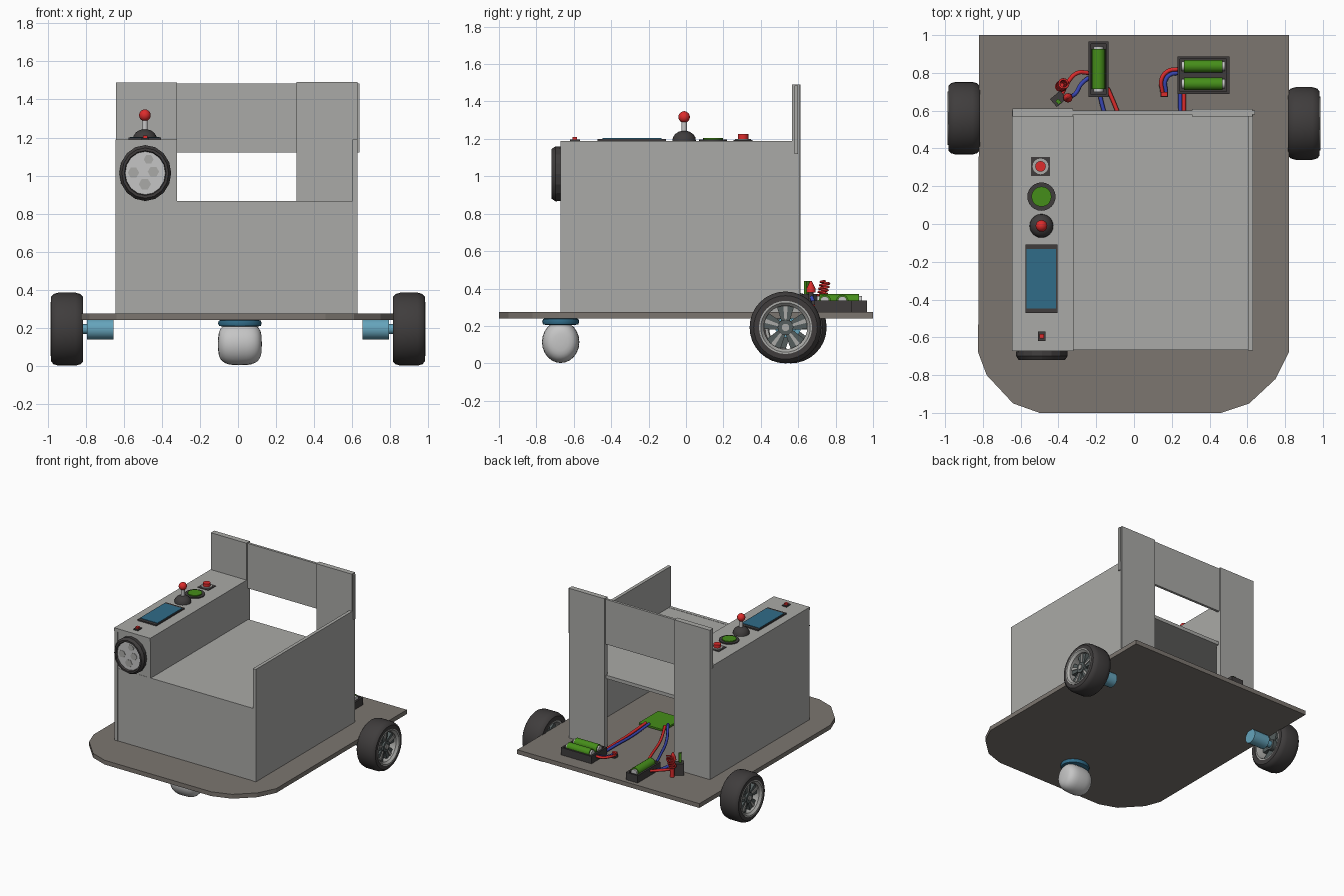
import bpy, bmesh, math
from mathutils import Vector, Matrix

if "Cube" in bpy.data.objects:
    bpy.data.objects.remove(bpy.data.objects["Cube"])

def mat(name, r, g, b):
    m = bpy.data.materials.new(name)
    m.diffuse_color = (r, g, b, 1)
    m.use_nodes = True
    m.node_tree.nodes["Principled BSDF"].inputs["Base Color"].default_value = m.diffuse_color
    return m

PANEL = mat("panel grey", .40, .40, .385)
BASE = mat("deck brown grey", .20, .18, .16)
BLACK = mat("dark rubber", .05, .046, .046)
SILVER = mat("light silver", .56, .56, .56)
GUN = mat("gunmetal", .09, .11, .11)
RED = mat("red", .72, .025, .025)
BLUE = mat("wire blue", .04, .06, .45)
SCREEN = mat("screen blue", .03, .15, .25)
MOTOR = mat("motor blue", .13, .37, .50)
GREEN = mat("green", .06, .27, .01)

def finish(bm, name, m, smooth=None):
    bmesh.ops.recalc_face_normals(bm, faces=bm.faces)
    me = bpy.data.meshes.new(name)
    bm.to_mesh(me)
    bm.free()
    me.materials.append(m)
    ob = bpy.data.objects.new(name, me)
    bpy.context.collection.objects.link(ob)
    if smooth:
        bpy.ops.object.select_all(action='DESELECT')
        ob.select_set(True)
        bpy.context.view_layer.objects.active = ob
        bpy.ops.object.shade_smooth_by_angle(angle=math.radians(smooth))
    return ob

def box(name, m, x0, x1, y0, y1, z0, z1, turn=0):
    bm = bmesh.new()
    bmesh.ops.create_cube(bm, size=1, matrix=Matrix.Translation(((x0+x1)/2, (y0+y1)/2, (z0+z1)/2))
                          @ Matrix.Rotation(turn, 4, 'Z') @ Matrix.Diagonal((x1-x0, y1-y0, z1-z0, 1)))
    return finish(bm, name, m)

def prism(name, m, pts, z0, z1, mtx=Matrix()):
    bm = bmesh.new()
    f = bm.faces.new([bm.verts.new((x, y, z0)) for x, y in pts])
    r = bmesh.ops.extrude_face_region(bm, geom=[f])
    bmesh.ops.translate(bm, vec=(0, 0, z1 - z0), verts=[v for v in r['geom'] if isinstance(v, bmesh.types.BMVert)])
    bm.transform(mtx)
    return finish(bm, name, m)

def lathe(name, m, prof, at, axis=(0, 0, 1), n=24, ring=False, scale=(1, 1, 1), smooth=40):
    """Revolve (radius, height) points; ring=True closes the profile on itself."""
    bm = bmesh.new()
    rings = [[bm.verts.new((r*math.cos(2*math.pi*i/n), r*math.sin(2*math.pi*i/n), h)) for i in range(n)]
             for r, h in prof]
    pairs = list(zip(rings, rings[1:])) + ([(rings[-1], rings[0])] if ring else [])
    for a, b in pairs:
        for i in range(n):
            j = (i + 1) % n
            bm.faces.new((a[i], a[j], b[j], b[i]))
    if not ring:
        bm.faces.new(rings[0])
        bm.faces.new(rings[-1])
    bm.transform(Matrix.Translation(at) @ Matrix.Diagonal((*scale, 1))
                 @ Vector(axis).to_track_quat('Z', 'Y').to_matrix().to_4x4())
    return finish(bm, name, m, smooth)

def cyl(name, m, r, length, at, axis=(0, 0, 1), n=20):
    return lathe(name, m, [(r, 0), (r, length)], at, axis, n)

def wire(name, m, pts, r=.011):
    cu = bpy.data.curves.new(name, 'CURVE')
    cu.dimensions = '3D'
    cu.bevel_depth, cu.bevel_resolution, cu.resolution_u = r, 1, 4
    s = cu.splines.new('BEZIER')
    s.bezier_points.add(len(pts) - 1)
    for p, co in zip(s.bezier_points, pts):
        p.co = co
        p.handle_left_type = p.handle_right_type = 'AUTO'
    cu.use_fill_caps = True
    cu.materials.append(m)
    ob = bpy.data.objects.new(name, cu)
    bpy.context.collection.objects.link(ob)
    bpy.ops.object.select_all(action='DESELECT')
    ob.select_set(True)
    bpy.context.view_layer.objects.active = ob
    bpy.ops.object.convert(target='MESH')

# Deck
T = .275
prism("deck", BASE, [(-.82, 1), (.82, 1), (.82, -.68), (.75, -.82), (.61, -.95), (.46, -1),
                     (-.5, -1), (-.64, -.95), (-.78, -.8), (-.825, -.68)], .24, T)

# Seat body from thin panels
box("left_wall", PANEL, -.645, -.615, -.67, .6, T, 1.17)
box("right_wall", PANEL, .603, .63, -.67, .603, T, 1.19)
box("front_panel", PANEL, -.615, .603, -.667, -.64, T, .865)
box("seat_board", PANEL, -.615, .603, -.64, .59, .835, .863)
box("console_inner_wall", PANEL, -.345, -.32, -.67, .57, .863, 1.17)
box("console_front", PANEL, -.615, -.345, -.665, -.64, .865, 1.17)
box("console_top", PANEL, -.645, -.32, -.672, .575, 1.165, 1.19)
box("left_back_post", PANEL, -.643, -.322, .568, .612, T, 1.49)
box("right_back_post", PANEL, .307, .628, .568, .61, T, 1.492)
box("backrest_board", PANEL, -.63, .64, .58, .6, 1.12, 1.485)

# Headlight on the console front
lathe("headlight_bezel", BLACK, [(.12, 0), (.145, 0), (.147, .03), (.132, .052), (.118, .052), (.112, .03)],
      (-.488, -.668, 1.013), (0, -1, 0), 16, True, (.93, 1, 1), 20)
cyl("headlight_lens", SILVER, .122, .036, (-.488, -.668, 1.013), (0, -1, 0), 16).scale = (1, 1, 1)
for i, (x, z, r) in enumerate([(-.47, 1.085, .026), (-.55, 1.015, .03), (-.445, 1.02, .03), (-.49, .955, .032)]):
    cyl(f"lens_patch_{i}", PANEL, r, .004, (x, -.703, z), (0, -1, 0), 6)

# Console controls
C, X = 1.188, -.49
box("indicator_base", BLACK, X-.018, X+.022, -.62, -.568, C, C+.01)
box("indicator_light", RED, X-.01, X+.014, -.606, -.582, C, C+.023)
box("screen_frame", BLACK, -.575, -.405, -.472, -.108, C, C+.012)
box("screen", SCREEN, -.568, -.413, -.447, -.132, C, C+.016)
lathe("joystick_dome", BLACK, [(.063, 0), (.06, .02), (.048, .038), (.03, .05), (.012, .055)], (X, -.01, C))
cyl("joystick_stick", SILVER, .015, .09, (X, -.01, C+.04), n=12)
lathe("joystick_ball", RED, [(max(.003, .031*math.sin(a*math.pi/8)), -.031*math.cos(a*math.pi/8)) for a in range(9)],
      (X, -.01, 1.317), n=16)
cyl("green_button_ring", BLACK, .075, .01, (X, .145, C), n=24)
cyl("green_button", GREEN, .053, .018, (X, .145, C), n=20)
box("red_button_plate", BLACK, X-.055, X+.045, .255, .355, C, C+.006)
cyl("red_button_collar", PANEL, .042, .012, (X-.005, .305, C), n=16)
cyl("red_button", RED, .028, .037, (X-.005, .305, C), n=16)

# Drive wheels and motors
for side, s, wy in (("left", -1, .56), ("right", 1, .532)):
    c, ax = Vector((s*.815, wy, .192)), (s, 0, 0)
    lathe(f"{side}_tire", BLACK, [(.135, 0), (.17, 0), (.185, .015), (.192, .04), (.192, .13), (.185, .155),
                                  (.17, .168), (.135, .168)], c, ax, 32, True)
    lathe(f"{side}_rim", PANEL, [(.122, .004), (.142, .004), (.142, .172), (.132, .172), (.116, .155), (.116, .02)],
          c, ax, 32, True)
    cyl(f"{side}_hub", GUN, .042, .12, c + Vector((s*.03, 0, 0)), ax)
    cyl(f"{side}_hub_cap", PANEL, .02, .128, c + Vector((s*.03, 0, 0)), ax, 12)
    for k in range(5):
        m = (Matrix.Translation(c) @ Matrix.Rotation(k*math.tau/5 + math.pi/2, 4, 'X')
             @ Matrix.Rotation(s*math.pi/2, 4, 'Y'))
        prism(f"{side}_spoke_{k}", GUN, [(-.018, .02), (.018, .02), (.046, .112), (.03, .119), (-.03, .119),
                                         (-.046, .112)], .06, .135, m)
        prism(f"{side}_spoke_trim_{k}", PANEL, [(-.006, .04), (.006, .04), (.012, .118), (-.012, .118)], .13, .142, m)
    cyl(f"{side}_motor", MOTOR, .055, .14, (s*.655, wy, .192), ax)
    cyl(f"{side}_axle", MOTOR, .026, .07, (s*.79, wy, .192), ax, 12)

# Front caster: rounded barrel wheel under a blue collar
lathe("caster_collar", SCREEN, [(.09, 0), (.11, .004), (.115, .018), (.11, .032), (.09, .037)], (.01, -.67, .205),
      scale=(1, .86, 1))
prof = []
for i in range(17):
    a = math.pi*i/16
    prof.append((.1*max(.02, math.sin(a))**.55, -.115*math.copysign(abs(math.cos(a))**.7, math.cos(a))))
lathe("caster_wheel", SILVER, prof, (.01, -.67, .114), (1, 0, 0), 24, scale=(1, 1, 1.12), smooth=60)

# Battery holders
def battery(name, r, length, at, axis):
    a = Vector(axis)
    cyl(name, GREEN, r, length*.88, Vector(at) + a*length*.06, axis, 16)
    cyl(name + "_terminals", SILVER, r*.75, length, at, axis, 12)

def tray(name, x0, x1, y0, y1):
    box(name + "_floor", BLACK, x0, x1, y0, y1, T, .305)
    w = .014
    for i, b in enumerate([(x0, x0+w, y0, y1), (x1-w, x1, y0, y1), (x0, x1, y0, y0+w), (x0, x1, y1-w, y1)]):
        box(f"{name}_side_{i}", BLACK, *b, T, .335)

tray("double_battery_tray", .23, .505, .688, .887)
tray("single_battery_tray", -.242, -.135, .672, .967)
for i, y in enumerate((.742, .836)):
    battery(f"double_battery_{i}", .033, .23, (.252, y, .334), (1, 0, 0))
battery("single_battery", .036, .24, (-.188, .7, .334), (0, 1, 0))

# Circuit board, connector and switch
box("circuit_board", GREEN, .1, .32, -.1, .15, .29, .305)
box("circuit_board_standoff", BLACK, .13, .29, -.07, .12, T, .29)
box("plug_base", BLACK, .14, .18, .672, .715, T, .30)
box("plug", RED, .143, .177, .675, .70, T, .315)
box("switch_body", BLACK, -.435, -.365, .635, .69, T, .37, math.radians(40))
box("switch_lever", GREEN, -.41, -.39, .635, .66, .36, .44, math.radians(40))
lathe("wire_cap", RED, [(.025, 0), (.024, .02), (.005, .06)], (-.35, .668, .38), n=12)
cyl("wire_cap_post", BLACK, .014, .11, (-.35, .668, T), n=10)
wire("red_spring", RED, [(-.39 + .02*t/40 + .024*math.cos(t*math.pi/4), .725 + .02*t/40 + .024*math.sin(t*math.pi/4),
                          .35 + .09*t/40) for t in range(41)], .006)
cyl("spring_post", RED, .016, .09, (-.388, .73, T), n=10)

# Wiring
Z = .295
wire("switch_red_wire", RED, [(-.24, .8, .31), (-.3, .8, .33), (-.35, .75, .33), (-.38, .69, .32)])
wire("switch_blue_wire", BLUE, [(-.24, .775, .30), (-.28, .74, .31), (-.31, .69, .32), (-.35, .668, .36)])
wire("plug_red_wire", RED, [(.235, .82, .31), (.18, .81, .31), (.145, .765, .31), (.15, .7, Z)])
wire("plug_blue_wire", BLUE, [(.235, .80, .305), (.19, .79, .305), (.165, .755, .305), (.17, .7, Z)])
wire("board_red_wire_a", RED, [(.265, .69, Z), (.265, .55, Z), (.27, .35, Z), (.27, .13, .31)])
wire("board_blue_wire_a", BLUE, [(.245, .69, Z), (.245, .55, Z), (.24, .35, Z), (.24, .13, .31)])
wire("board_red_wire_b", RED, [(-.14, .72, Z), (-.11, .65, Z), (-.07, .55, Z), (.02, .3, Z), (.12, .1, .31)])
wire("board_blue_wire_b", BLUE, [(-.18, .68, Z), (-.16, .6, Z), (-.12, .5, Z), (-.02, .28, Z), (.12, .06, .31)])
